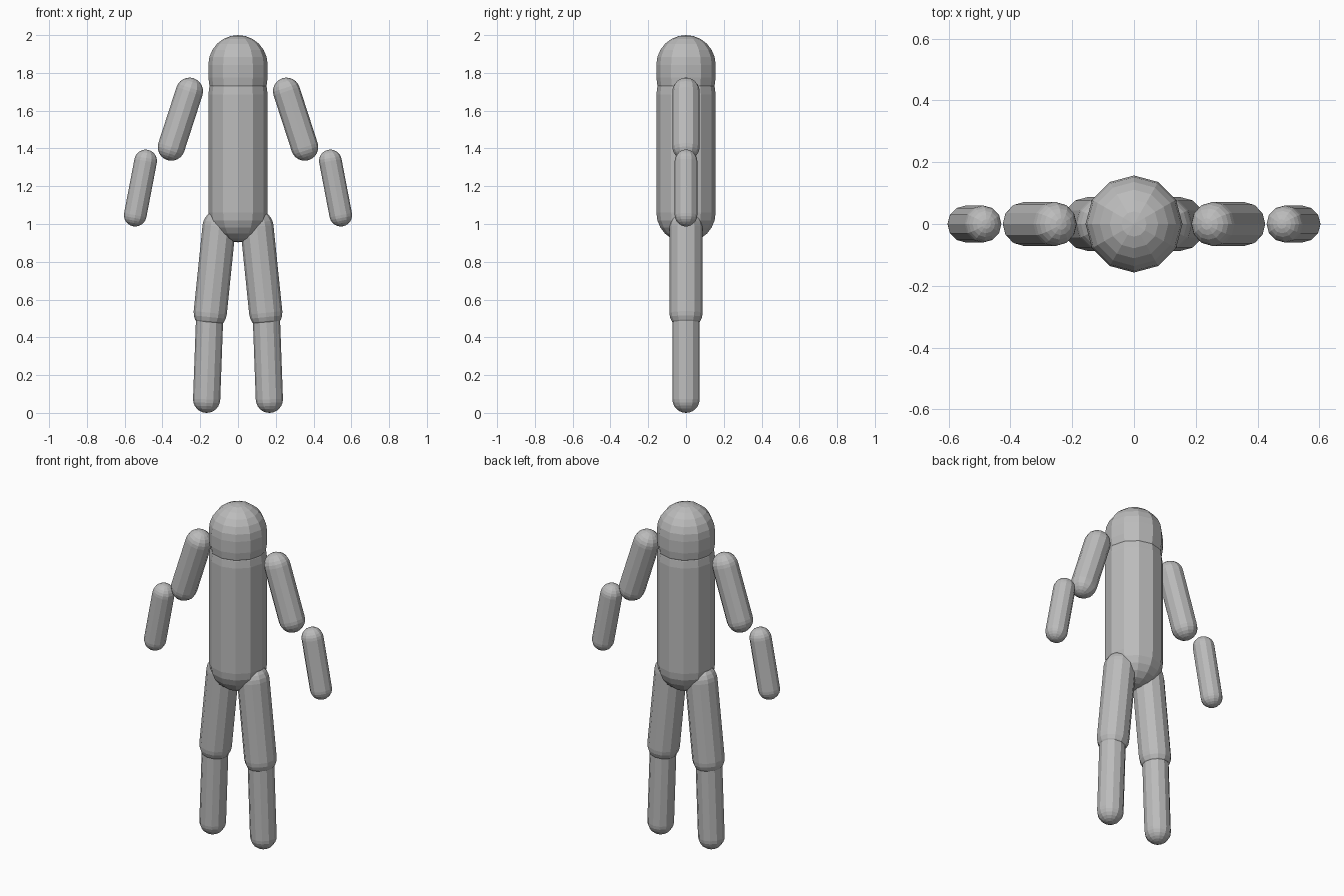
import bpy, bmesh, math
from mathutils import Vector, Matrix

if "Cube" in bpy.data.objects:
    bpy.data.objects.remove(bpy.data.objects["Cube"])

SIDES, CAP_RINGS = 12, 6

grey = bpy.data.materials.new("plain grey")
grey.diffuse_color = (0.5, 0.5, 0.5, 1)
grey.use_nodes = True
grey.node_tree.nodes["Principled BSDF"].inputs["Base Color"].default_value = grey.diffuse_color


def capsule(name, top, bottom, radius):
    """Faceted capsule whose hemispheres are centred on top and bottom."""
    top, bottom = Vector(top), Vector(bottom)
    axis = top - bottom
    length = axis.length
    # tilt only in the front plane, so facets stay aligned with the y axis
    tilt = Matrix.Rotation(math.atan2(axis.x, axis.z), 4, 'Y')
    place = Matrix.Translation(bottom) @ tilt

    # profile from the lower pole to the upper pole
    arc = [i * math.pi / 2 / CAP_RINGS for i in range(CAP_RINGS)]
    profile = [(radius * math.cos(a), -radius * math.sin(a)) for a in reversed(arc)]
    profile += [(radius * math.cos(a), length + radius * math.sin(a)) for a in arc]

    bm = bmesh.new()
    rings = []
    for r, z in profile:
        rings.append([bm.verts.new((r * math.cos(k * math.tau / SIDES),
                                    r * math.sin(k * math.tau / SIDES), z))
                      for k in range(SIDES)])
    low = bm.verts.new((0, 0, -radius))
    high = bm.verts.new((0, 0, length + radius))
    for k in range(SIDES):
        n = (k + 1) % SIDES
        bm.faces.new((low, rings[0][n], rings[0][k]))
        bm.faces.new((high, rings[-1][k], rings[-1][n]))
        for a, b in zip(rings, rings[1:]):
            bm.faces.new((a[k], a[n], b[n], b[k]))
    bm.transform(place)
    mesh = bpy.data.meshes.new(name)
    bm.to_mesh(mesh)
    bm.free()
    mesh.materials.append(grey)
    obj = bpy.data.objects.new(name, mesh)
    bpy.context.collection.objects.link(obj)
    return obj


# Head and body
capsule("head", (0, 0, 1.843), (0, 0, 1.775), 0.157)
capsule("torso", (0, 0, 1.685), (0, 0, 1.06), 0.157)

# Limbs, built on both sides
limbs = {
    "upper_arm": ((0.257, 1.703), (0.353, 1.407), 0.072),
    "forearm": ((0.489, 1.334), (0.544, 1.047), 0.060),
    "thigh": ((0.100, 0.986), (0.147, 0.530), 0.088),
    "shin": ((0.150, 0.510), (0.166, 0.072), 0.072),
}
for side, s in (("right", 1), ("left", -1)):
    for part, (t, b, r) in limbs.items():
        capsule(f"{side}_{part}", (s * t[0], 0, t[1]), (s * b[0], 0, b[1]), r)
